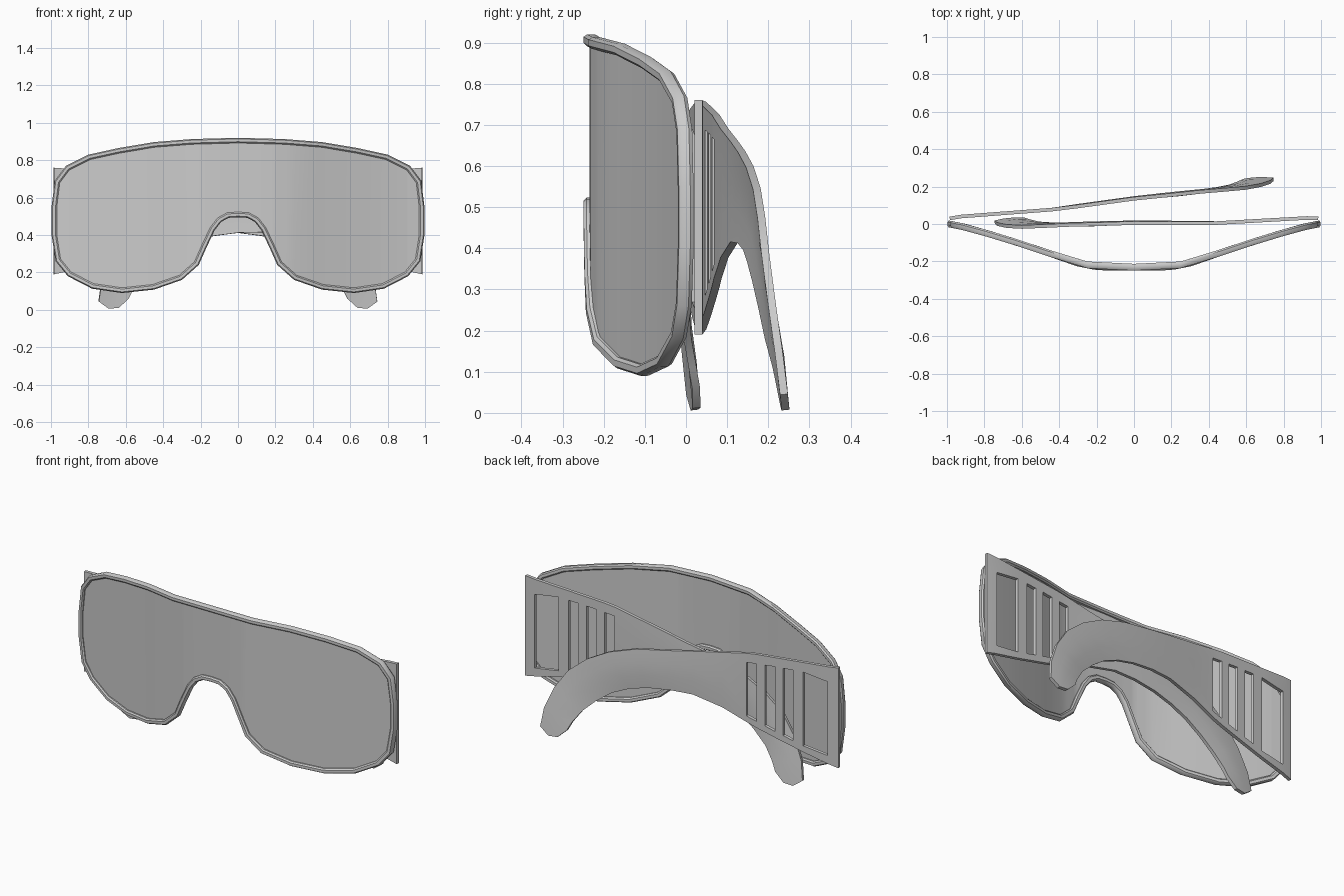
import bpy, bmesh
from mathutils import Vector
from math import radians

if "Cube" in bpy.data.objects:
    bpy.data.objects.remove(bpy.data.objects["Cube"])


def interp(pts, x):
    if x <= pts[0][0]:
        return pts[0][1]
    for (x0, a), (x1, b) in zip(pts, pts[1:]):
        if x <= x1:
            return a + (b - a) * (x - x0) / (x1 - x0)
    return pts[-1][1]


def make(name, verts, faces, thickness=0):
    me = bpy.data.meshes.new(name)
    me.from_pydata(verts, [], faces)
    bm = bmesh.new()
    bm.from_mesh(me)
    bmesh.ops.recalc_face_normals(bm, faces=bm.faces)
    bm.to_mesh(me)
    bm.free()
    ob = bpy.data.objects.new(name, me)
    bpy.context.collection.objects.link(ob)
    bpy.ops.object.select_all(action='DESELECT')
    ob.select_set(True)
    bpy.context.view_layer.objects.active = ob
    if thickness:
        m = ob.modifiers.new("thickness", 'SOLIDIFY')
        m.thickness = thickness
        m.offset = 0
        bpy.ops.object.modifier_apply(modifier=m.name)
    bpy.ops.object.shade_smooth_by_angle(angle=radians(35))
    return ob


# bow of the front piece, seen from above
BOW = [(0, -.231), (.12, -.231), (.2, -.228), (.3, -.209), (.4, -.175), (.5, -.14),
       (.72, -.069), (.9, -.018), (1, .002)]


def bow(x):
    return interp(BOW, abs(x))


# front outline, right half: top edge, then bottom edge with nose arch
TOP = [(0, .92), (.25, .913), (.45, .897), (.64, .865), (.8, .83), (.92, .77), (.98, .69), (.997, .55)]
BOTTOM = [(0, .495), (.05, .492), (.09, .47), (.125, .425), (.17, .33), (.21, .24), (.3, .16),
          (.45, .108), (.62, .09), (.78, .113), (.91, .18), (.975, .26), (.997, .4)]
half = TOP + BOTTOM[::-1]
outline = half + [(-x, z) for x, z in half[-2:0:-1]]

# rim: small rounded profile swept round the outline
PROFILE = [(.028, -.011), (.021, -.018), (.006, -.018), (0, -.009), (0, .009),
           (.006, .018), (.021, .018), (.028, .011)]
n, k = len(outline), len(PROFILE)
verts, faces = [], []
for i, (x, z) in enumerate(outline):
    p = Vector((x, z))
    a = (p - Vector(outline[i - 1])).normalized()
    b = (Vector(outline[(i + 1) % n]) - p).normalized()
    t = (a + b).normalized()
    inward = Vector((t.y, -t.x)) / max(.7, t.dot(b))
    for u, v in PROFILE:
        q = p + inward * u
        verts.append((q.x, bow(x) + (bow(q.x) - bow(x)) * .8 + v, q.y))
    for j in range(k):
        i2, j2 = (i + 1) % n, (j + 1) % k
        faces.append((i * k + j, i2 * k + j, i2 * k + j2, i * k + j2))
make("rim", verts, faces)

# lens: curved sheet filling the rim
xs = sorted({x for x, _ in TOP + BOTTOM + BOW if x < .979} | {.98})
xs = [-x for x in xs[:0:-1]] + xs
verts, faces = [], []
for i, x in enumerate(xs):
    verts += [(x, bow(x), interp(BOTTOM, abs(x)) + .016), (x, bow(x), interp(TOP, abs(x)) - .016)]
    if i:
        faces.append((2 * i - 2, 2 * i, 2 * i + 1, 2 * i - 1))
make("lens", verts, faces, .008)

# temple arm: strip from the hinge to the ear hook, with vent openings
UP = [(-.985, .76), (-.47, .722), (-.3, .69), (-.1, .655), (0, .635)]
LOW = [(-.985, .19), (-.78, .235), (-.6, .28), (-.47, .315), (-.3, .378), (-.13, .415), (0, .412)]
ARM_Y = [(-.985, .03), (-.925, .04), (-.4, .08), (0, .135)]
WIN_TOP = [(-.925, .67), (-.78, .69), (-.6, .68), (-.44, .665)]
WIN_LOW = [(-.925, .25), (-.78, .27), (-.6, .315), (-.44, .36)]
COLS = [-.985, -.925, -.78, -.72, -.66, -.61, -.55, -.5, -.44, -.3, -.13, 0]
OPEN = (1, 3, 5, 7)
# hook stations: upper x z y, lower x z y
HOOK = [(.2, .598, .155, .13, .395, .148), (.36, .545, .172, .24, .365, .158),
        (.49, .475, .183, .34, .32, .17), (.6, .385, .193, .43, .255, .185),
        (.68, .27, .208, .51, .18, .201), (.73, .15, .225, .56, .11, .22),
        (.745, .045, .238, .585, .06, .232)]


def arm(name, side, fold):
    rows = []
    for x in COLS:
        zu, zl, y = interp(UP, x), interp(LOW, x), interp(ARM_Y, x)
        if x < -.4:
            mids = (interp(WIN_LOW, x), interp(WIN_TOP, x))
        else:
            mids = (zl + (zu - zl) / 3, zu - (zu - zl) / 3)
        bulge = .004 if x > -.4 else 0
        rows.append([(x, y, zl), (x, y + bulge, mids[0]), (x, y + bulge, mids[1]), (x, y, zu)])
    for i, (xu, zu, yu, xl, zl, yl) in enumerate(HOOK):
        up, lo = Vector((xu, yu, zu)), Vector((xl, yl, zl))
        drop = Vector((0, .006, -.043 if i == len(HOOK) - 1 else 0))
        rows.append([lo, lo.lerp(up, .33) + drop, lo.lerp(up, .67) + drop, up])
    verts = [(side * x, y - fold * (x + .985), z) for r in rows for x, y, z in r]
    faces = []
    for i in range(len(rows) - 1):
        for j in range(3):
            if not (j == 1 and i in OPEN):
                a = i * 4 + j
                faces.append((a, a + 4, a + 5, a + 1))
    make(name, verts, faces, .019)


arm("left_temple_arm", 1, 0)
arm("right_temple_arm", -1, .132)
